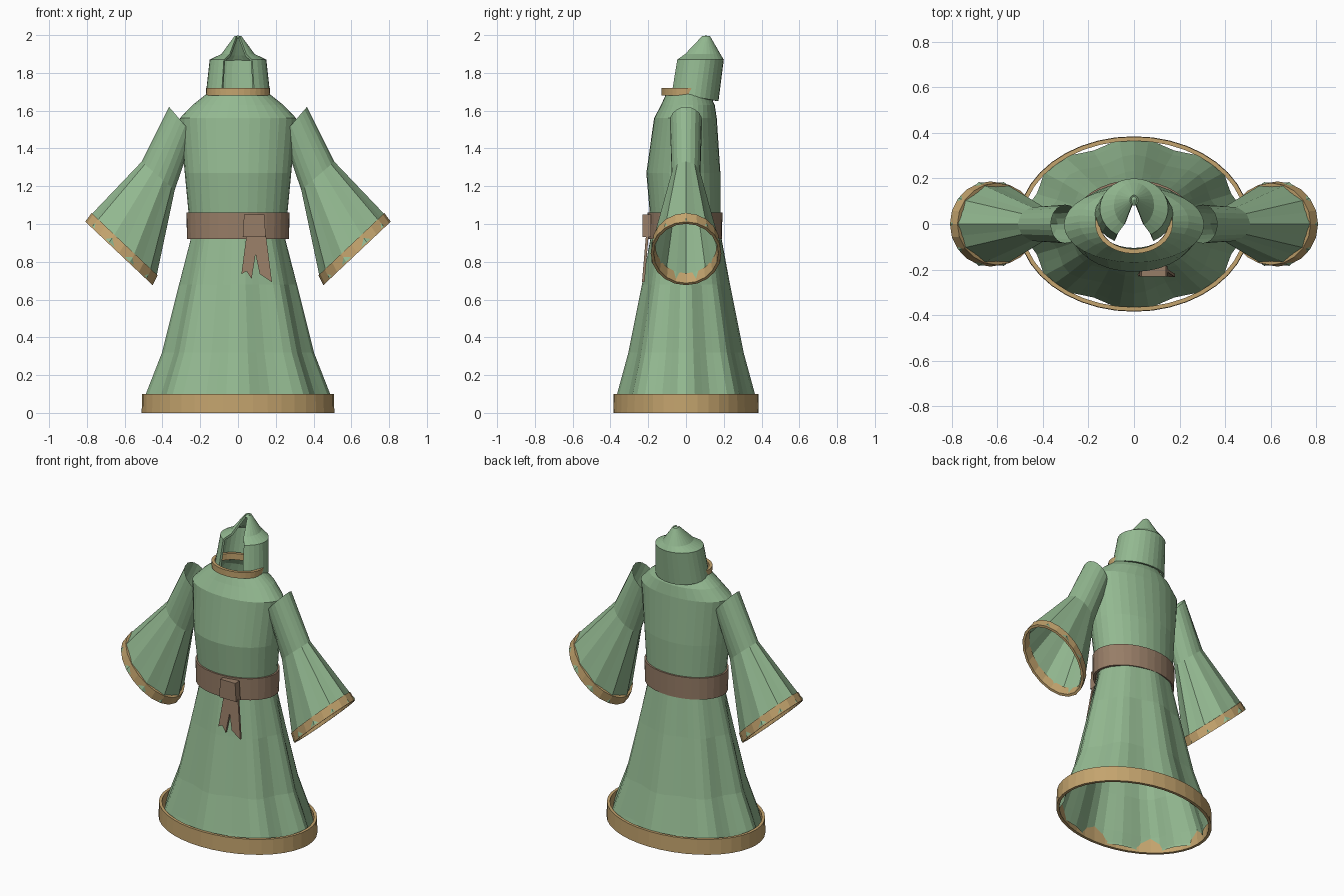
import bpy, bmesh, math
from mathutils import Vector

if "Cube" in bpy.data.objects:
    bpy.data.objects.remove(bpy.data.objects["Cube"])


def material(name, rgb):
    m = bpy.data.materials.new(name)
    m.diffuse_color = (*rgb, 1)
    m.use_nodes = True
    m.node_tree.nodes["Principled BSDF"].inputs["Base Color"].default_value = m.diffuse_color
    return m


GREEN = material("sage green cloth", (0.29, 0.48, 0.28))
GOLD = material("gold trim", (0.55, 0.37, 0.155))
BROWN = material("brown leather", (0.31, 0.205, 0.135))


def finish(name, bm, mat):
    bmesh.ops.recalc_face_normals(bm, faces=bm.faces)
    me = bpy.data.meshes.new(name)
    bm.to_mesh(me)
    bm.free()
    ob = bpy.data.objects.new(name, me)
    bpy.context.collection.objects.link(ob)
    me.materials.append(mat)
    return ob


def loft(name, rings, mat, around=True, closed_profile=False):
    """Skin a list of equal-length point rings."""
    bm = bmesh.new()
    rows = [[bm.verts.new(p) for p in r] for r in rings]
    if closed_profile:
        rows.append(rows[0])
    n = len(rows[0])
    for a, b in zip(rows, rows[1:]):
        for i in range(n if around else n - 1):
            j = (i + 1) % n
            bm.faces.new((a[i], a[j], b[j], b[i]))
    return finish(name, bm, mat)


def ellipse(z, rx, ry, cy=0.0, n=32, pleat=0.0):
    """Level ellipse; pleat pulls in eight valleys."""
    pts = []
    for i in range(n):
        t = 2 * math.pi * i / n
        k = 1 - pleat * (0.5 - 0.5 * math.cos(8 * t))
        pts.append(Vector((rx * k * math.cos(t), cy + ry * k * math.sin(t), z)))
    return pts


def band(name, lo, hi, mat, thick, n=32):
    """Hollow ring from two (z, rx, ry, cy) outlines."""
    rings = []
    for (z, rx, ry, cy), d in ((lo, 0), (hi, 0), (hi, thick), (lo, thick)):
        rings.append(ellipse(z, rx - d, ry - d, cy, n))
    return loft(name, rings, mat, closed_profile=True)


# Pleated skirt
skirt = [(0.015, .507, .384, .09), (0.03, .507, .384, .09), (0.1, .488, .365, .10),
         (0.32, .402, .305, .09), (0.68, .312, .233, .07), (0.94, .245, .185, .02)]
loft("skirt", [ellipse(z, rx, ry, 0, 48, p) for z, rx, ry, p in skirt], GREEN)
band("skirt_hem", (0, .51, .385, 0), (.1, .508, .383, 0), GOLD, .018, 40)

# Torso with sloping shoulders
torso = [(0.94, .245, .18, 0), (1.06, .262, .187, -.005), (1.27, .282, .196, -.014),
         (1.56, .308, .166, -.003), (1.63, .24, .142, .01), (1.69, .165, .115, .01)]
loft("torso", [ellipse(z, rx, ry, cy) for z, rx, ry, cy in torso], GREEN)
band("collar_trim", (1.68, .168, .13, 0), (1.72, .17, .13, 0), GOLD, .02)

# Belt
band("belt", (.92, .27, .195, -.005), (1.062, .273, .198, -.005), BROWN, .015)


# Belt buckle and hanging forked tail
def plate(name, outline, y_at, thick, mat):
    bm = bmesh.new()
    front = [bm.verts.new((x, y_at(z), z)) for x, z in outline]
    back = [bm.verts.new((x, y_at(z) + thick, z)) for x, z in outline]
    bm.faces.new(front)
    bm.faces.new(back[::-1])
    for i in range(len(front)):
        j = (i + 1) % len(front)
        bm.faces.new((front[i], back[i], back[j], front[j]))
    return finish(name, bm, mat)


plate("belt_knot", [(.025, .93), (.147, .93), (.14, 1.05), (.032, 1.05)],
      lambda z: -.23, .045, BROWN)
plate("belt_tail", [(.045, .94), (.018, .735), (.045, .75), (.072, .71), (.093, .84),
                    (.115, .735), (.18, .692), (.148, .94)],
      lambda z: -.212 - .085 * (.94 - z), .014, BROWN)


# Flared sleeves, each section set by its top and bottom points
def section(top, bottom, depth, side, n, grow=0.0, pleat=0.0):
    t, b = Vector((top[0], 0, top[1])), Vector((bottom[0], 0, bottom[1]))
    c, u = (t + b) / 2, (t - b) / 2
    u += u.normalized() * grow
    pts = []
    for i in range(n):
        a = 2 * math.pi * i / n
        k = 1 - pleat * (i % 2)
        p = c + u * (k * math.cos(a)) + Vector((0, (depth + grow) * k * math.sin(a), 0))
        pts.append(Vector((p.x * side, p.y, p.z)))
    return pts


CUFF_LO = ((.808, 1.012), (.452, .676), .187)
CUFF_HI = ((.775, 1.058), (.426, .728), .18)
for side, tag in ((1, "left"), (-1, "right")):
    loft("sleeve_" + tag, [
        section((.365, 1.62), (.235, 1.47), .085, side, 20),
        section((.51, 1.33), (.335, 1.18), .078, side, 20, 0, .03),
        section((.775, 1.052), (.43, .73), .176, side, 20, 0, .07),
        section((.803, 1.018), (.45, .684), .19, side, 20, .003, .07)], GREEN)
    loft("cuff_trim_" + tag, [
        section(*CUFF_LO, side, 20), section(*CUFF_HI, side, 20),
        section(*CUFF_HI, side, 20, -.016), section(*CUFF_LO, side, 20, -.016)],
        GOLD, closed_profile=True)

# Pointed hood, open in a wedge at the front
hood = []
for z, rx, ry, cy, tilt in ((1.675, .172, .132, .04, .025), (1.87, .15, .132, .068, 0),
                            (1.9, .088, .1, .082, 0), (1.995, .018, .022, .105, 0)):
    ring = []
    for i in range(25):
        a = math.radians(-60 + 300 * i / 24)
        ring.append(Vector((rx * math.cos(a), cy + ry * math.sin(a), z - tilt * math.sin(a))))
    hood.append(ring)
hood_ob = loft("hood", hood, GREEN, around=False)
# Outward-facing normals so the lining grows inwards
me = hood_ob.data
if sum(p.normal.dot(p.center - Vector((0, .07, p.center.z))) for p in me.polygons) < 0:
    me.flip_normals()
lining = hood_ob.modifiers.new("lining", "SOLIDIFY")
lining.thickness = .014
lining.offset = -1

# Small closed tip of the hood
bm = bmesh.new()
rim = [bm.verts.new(p) for p in ellipse(1.985, .02, .025, .105, 12)]
tip = bm.verts.new((0, .105, 2.0))
for i in range(12):
    bm.faces.new((rim[i], rim[(i + 1) % 12], tip))
finish("hood_tip", bm, GREEN)
